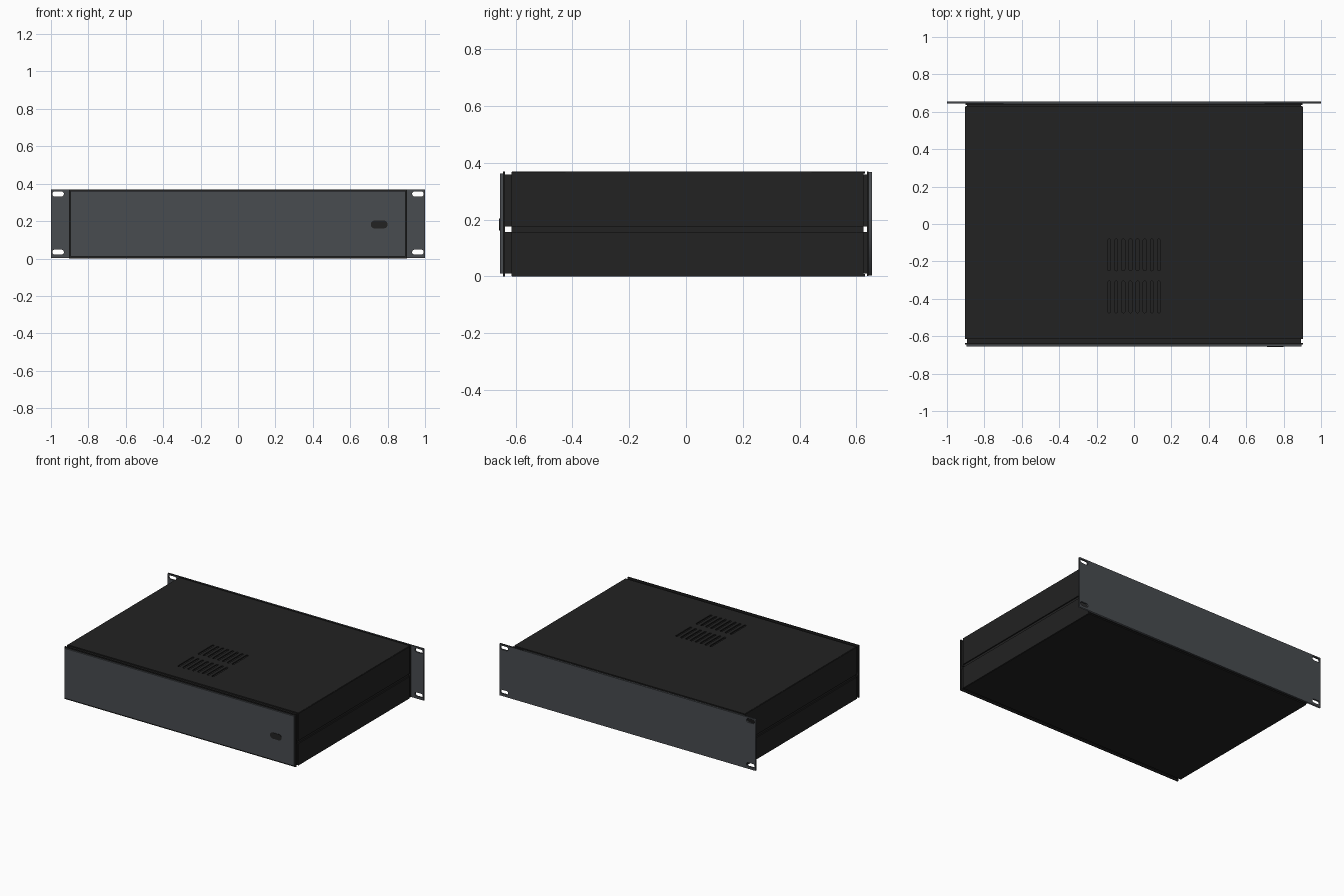
import bpy, math

if "Cube" in bpy.data.objects:
    bpy.data.objects.remove(bpy.data.objects["Cube"])


def material(name, rgb):
    m = bpy.data.materials.new(name)
    m.diffuse_color = (*rgb, 1)
    m.use_nodes = True
    m.node_tree.nodes["Principled BSDF"].inputs["Base Color"].default_value = m.diffuse_color
    return m


BLACK = material("black_sheet", (0.016, 0.016, 0.016))
GREY = material("anodised_grey", (0.066, 0.072, 0.080))


def box(name, x, y, z, mat):
    """Box from (min, max) ranges."""
    bpy.ops.mesh.primitive_cube_add(size=1)
    o = bpy.context.object
    o.name = name
    o.location = [(a + b) / 2 for a, b in (x, y, z)]
    o.scale = [b - a for a, b in (x, y, z)]
    bpy.ops.object.transform_apply(location=True, rotation=True, scale=True)
    o.data.materials.append(mat)
    return o


def rect(x0, x1, y0, y1):
    return [(x0, y0), (x1, y0), (x1, y1), (x0, y1)]


def slot(cx, cy, w, h, n=6):
    """Rounded slot outline, w along x and h along y."""
    r = min(w, h) / 2
    pts = []
    for sx, sy, a0 in ((1, 1, 0), (-1, 1, 90), (-1, -1, 180), (1, -1, 270)):
        for i in range(n + 1):
            a = math.radians(a0 + 90 * i / n)
            p = (cx + sx * (w / 2 - r) + r * math.cos(a),
                 cy + sy * (h / 2 - r) + r * math.sin(a))
            if not pts or math.dist(p, pts[-1]) > 1e-5:
                pts.append(p)
    return pts[:-1] if math.dist(pts[0], pts[-1]) < 1e-5 else pts


def plate(name, loops, thick, loc, mat, upright=False):
    """Flat plate: first loop is the outline, the others are holes."""
    cu = bpy.data.curves.new(name, "CURVE")
    cu.dimensions = "2D"
    cu.fill_mode = "BOTH"
    cu.extrude = thick / 2
    for pts in loops:
        s = cu.splines.new("POLY")
        s.points.add(len(pts) - 1)
        for p, (x, y) in zip(s.points, pts):
            p.co = (x, y, 0, 1)
        s.use_cyclic_u = True
    o = bpy.data.objects.new(name, cu)
    bpy.context.collection.objects.link(o)
    o.location = loc
    if upright:
        o.rotation_euler.x = math.pi / 2
    bpy.ops.object.select_all(action="DESELECT")
    o.select_set(True)
    bpy.context.view_layer.objects.active = o
    bpy.ops.object.convert(target="MESH")
    o = bpy.context.object
    o.data.materials.clear()
    o.data.materials.append(mat)
    return o


# rack panel with four ear slots
ears = [slot(sx * 0.962, z, 0.062, 0.027) for sx in (-1, 1) for z in (0.034, 0.345)]
plate("rack_panel", [rect(-1, 1, 0.004, 0.368)] + ears, 0.012, (0, 0.649, 0), GREY, True)

# opposite panel with a plain badge
box("plain_panel", (-0.895, 0.895), (-0.655, -0.645), (0.01, 0.362), GREY)
plate("badge", [slot(0.755, 0.182, 0.09, 0.042)], 0.003, (0, -0.656, 0), BLACK, True)

# dark sheets behind both panels
box("plain_panel_backing", (-0.903, 0.903), (-0.645, -0.637), (0, 0.37), BLACK)
box("rack_panel_backing", (-0.9, 0.9), (0.637, 0.643), (0.002, 0.37), BLACK)

# covers, the top one with two groups of vents
vents = [slot((i - 3.5) * 0.038, y, 0.016, 0.17) for y in (-0.165, -0.39) for i in range(8)]
plate("top_cover", [rect(-0.9, 0.9, -0.612, 0.63)] + vents, 0.008, (0, 0, 0.366), BLACK)
box("bottom_cover", (-0.9, 0.9), (-0.612, 0.63), (0, 0.008), BLACK)

# side walls: two outer skins, a recessed strip, and inner rails
for s, side in ((-1, "left"), (1, "right")):
    def xr(a, b):
        return tuple(sorted((s * a, s * b)))
    for part, z0, z1 in (("lower", 0.002, 0.156), ("upper", 0.176, 0.368)):
        box(f"{side}_{part}_skin", xr(0.894, 0.904), (-0.615, 0.625), (z0, z1), BLACK)
        box(f"{side}_{part}_rail", xr(0.882, 0.892),
            (-0.637, 0.637), (max(z0, 0.01), min(z1, 0.358)), BLACK)
    box(f"{side}_groove_strip", xr(0.884, 0.896), (-0.615, 0.625), (0.15, 0.182), BLACK)

# cross bars under the cover ends
for end, y in (("plain_end", (-0.637, -0.6)), ("rack_end", (0.6, 0.637))):
    for part, z in (("lower", (0.01, 0.02)), ("upper", (0.348, 0.358))):
        box(f"{end}_{part}_bar", (-0.89, 0.89), y, z, BLACK)
